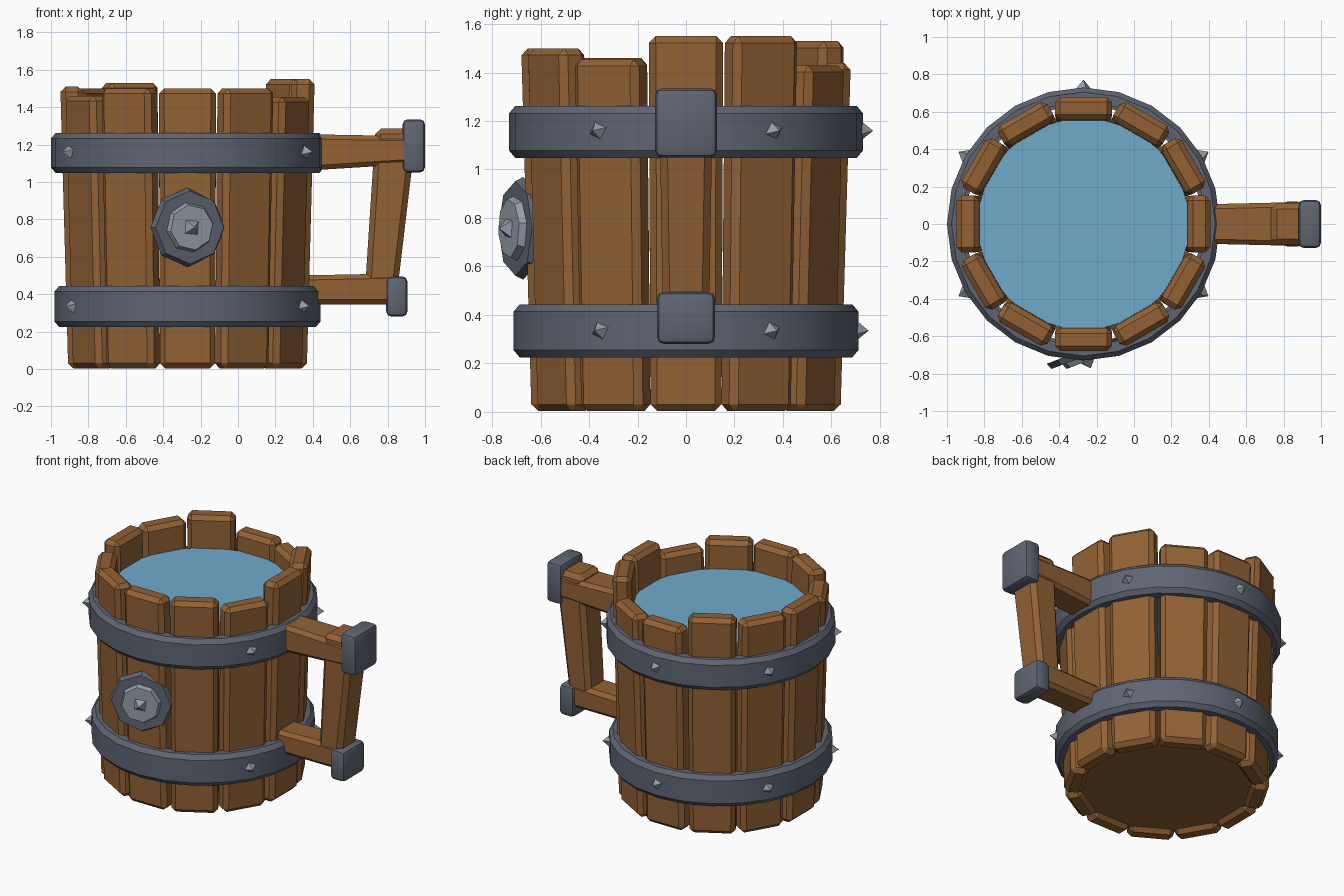
import bpy, bmesh, math
from mathutils import Matrix, Vector

if "Cube" in bpy.data.objects:
    bpy.data.objects.remove(bpy.data.objects["Cube"])

CX = -0.27  # barrel axis


def material(name, rgb):
    m = bpy.data.materials.new(name)
    m.diffuse_color = (*rgb, 1)
    m.use_nodes = True
    m.node_tree.nodes["Principled BSDF"].inputs["Base Color"].default_value = m.diffuse_color
    return m


WOOD = material("wood", (0.29, 0.122, 0.036))
IRON = material("dark_iron", (0.115, 0.13, 0.17))
STEEL = material("light_steel", (0.30, 0.34, 0.39))
WATER = material("water", (0.162, 0.40, 0.60))


def finish(name, bm, mat, matrix=None, angle=30):
    bmesh.ops.recalc_face_normals(bm, faces=bm.faces[:])
    if matrix is not None:
        bm.transform(matrix)
    me = bpy.data.meshes.new(name)
    bm.to_mesh(me)
    bm.free()
    me.materials.append(mat)
    ob = bpy.data.objects.new(name, me)
    bpy.context.collection.objects.link(ob)
    bpy.ops.object.select_all(action='DESELECT')
    ob.select_set(True)
    bpy.context.view_layer.objects.active = ob
    bpy.ops.object.shade_smooth_by_angle(angle=math.radians(angle))
    return ob


def block(name, corners, mat, bevel, segments=1, matrix=None):
    """Bevelled solid; corners are a near and a far ring of four points."""
    bm = bmesh.new()
    v = [bm.verts.new(c) for c in corners]
    bm.faces.new(v[:4])
    bm.faces.new(v[4:])
    for i in range(4):
        j = (i + 1) % 4
        bm.faces.new((v[i], v[j], v[j + 4], v[i + 4]))
    bmesh.ops.recalc_face_normals(bm, faces=bm.faces[:])
    bmesh.ops.bevel(bm, geom=bm.edges[:], offset=bevel, segments=segments,
                    profile=0.5, affect='EDGES')
    return finish(name, bm, mat, matrix)


def ring_xy(x0, x1, hy, z):
    return [(x0, -hy, z), (x1, -hy, z), (x1, hy, z), (x0, hy, z)]


def ring_yz(x, hy, z0, z1):
    return [(x, -hy, z0), (x, hy, z0), (x, hy, z1), (x, -hy, z1)]


def around(deg):
    return Matrix.Translation((CX, 0, 0)) @ Matrix.Rotation(math.radians(deg), 4, 'Z')


def cone(name, sides, r0, r1, depth, mat, matrix, spin=0):
    """Cone or frustum whose base sits at the origin, pointing along local +x."""
    bm = bmesh.new()
    bmesh.ops.create_cone(bm, cap_ends=True, segments=sides, radius1=r0, radius2=r1,
                          depth=depth, matrix=Matrix.Translation((0, 0, depth / 2)))
    bmesh.ops.remove_doubles(bm, verts=bm.verts[:], dist=1e-5)
    turn = Matrix.Rotation(math.pi / 2, 4, 'Y') @ Matrix.Rotation(math.radians(spin), 4, 'Z')
    return finish(name, bm, mat, matrix @ turn, 15)


def disc(name, radius, z, mat, up=True):
    bm = bmesh.new()
    bmesh.ops.create_circle(bm, cap_ends=True, segments=32, radius=radius)
    ob = finish(name, bm, mat, Matrix.Translation((CX, 0, z)))
    if (ob.data.polygons[0].normal.z > 0) != up:
        ob.data.flip_normals()
    return ob


# Staves, uneven in height and leaning slightly outward
heights = [1.55, 1.55, 1.43, 1.44, 1.53, 1.50, 1.51, 1.46, 1.50, 1.50, 1.50, 1.455]
for i, h in enumerate(heights):
    block(f"stave_{i}", ring_xy(0.52, 0.638, 0.147, 0.003) + ring_xy(0.558, 0.68, 0.153, h),
          WOOD, 0.028, matrix=around(30 * i))

# Barrel floor and drink surface
disc("barrel_floor", 0.56, 0.03, WOOD, up=False)
disc("drink_surface", 0.565, 1.31, WATER)


# Hoops: a chamfered profile swept round the barrel
def hoop(name, z0, z1, r):
    profile = [(r - 0.08, z0), (r - 0.025, z0), (r, z0 + 0.03),
               (r, z1 - 0.03), (r - 0.025, z1), (r - 0.08, z1)]
    n = 24
    bm = bmesh.new()
    rings = []
    for k in range(n):
        a = 2 * math.pi * k / n
        rings.append([bm.verts.new((CX + p * math.cos(a), p * math.sin(a), z))
                      for p, z in profile])
    for k in range(n):
        a, b = rings[k], rings[(k + 1) % n]
        for j in range(6):
            m = (j + 1) % 6
            bm.faces.new((a[j], b[j], b[m], a[m]))
    finish(name, bm, IRON)


hoop("upper_hoop", 1.048, 1.262, 0.73)
hoop("lower_hoop", 0.225, 0.443, 0.712)

# Studs on the hoops
for label, z, r in (("upper", 1.16, 0.72), ("lower", 0.335, 0.702)):
    for deg in (30, 90, 150, 210, 330):
        cone(f"{label}_stud_{deg}", 4, 0.045, 0, 0.052, STEEL,
             around(deg) @ Matrix.Translation((r, 0, z)), spin=20)

# Front boss, turned a little to the right
boss = Matrix.Translation((-0.27, -0.672, 0.757)) @ Matrix.Rotation(math.radians(-69), 4, 'Z')
cone("boss_plate", 8, 0.212, 0.195, 0.035, IRON, boss)
cone("boss_disc", 8, 0.135, 0.122, 0.03, STEEL, boss @ Matrix.Translation((0.034, 0, 0)), spin=10)
cone("boss_spike", 4, 0.052, 0, 0.045, STEEL, boss @ Matrix.Translation((0.062, 0, 0)), spin=40)

# Handle beams and slanted grip
block("upper_beam", ring_yz(0.36, 0.105, 1.06, 1.255) + ring_yz(0.92, 0.118, 1.095, 1.245),
      WOOD, 0.025)
block("lower_beam", ring_yz(0.33, 0.10, 0.345, 0.5) + ring_yz(0.84, 0.10, 0.345, 0.51),
      WOOD, 0.025)
block("grip", ring_xy(0.675, 0.845, 0.095, 0.36) + ring_xy(0.735, 0.955, 0.11, 1.285),
      WOOD, 0.03)

# Iron end caps
block("upper_cap", ring_yz(0.88, 0.128, 1.05, 1.335) + ring_yz(1.0, 0.128, 1.05, 1.335),
      IRON, 0.028, 2)
block("lower_cap", ring_yz(0.792, 0.12, 0.28, 0.495) + ring_yz(0.906, 0.12, 0.28, 0.495),
      IRON, 0.028, 2)
